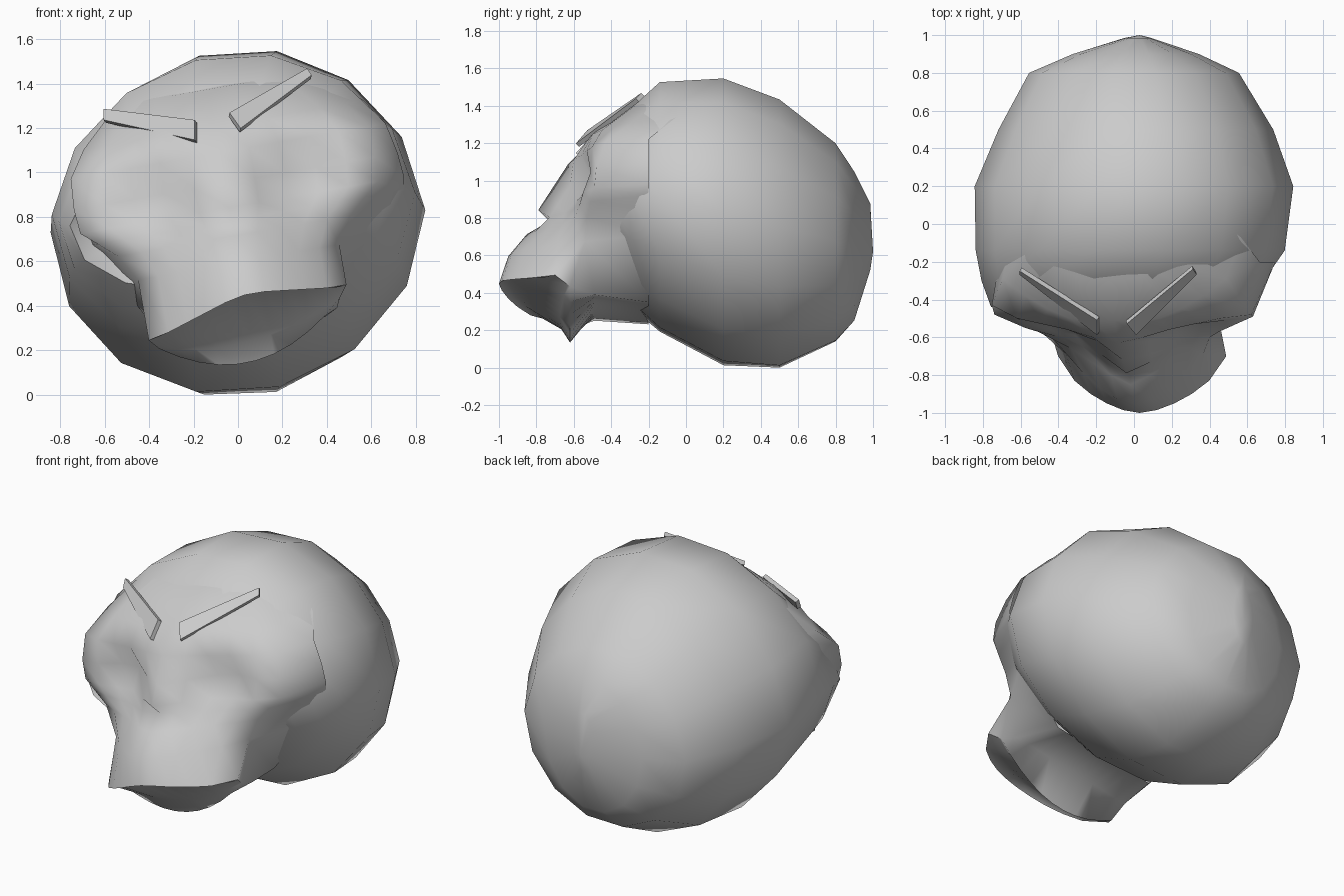
import bpy, bmesh, math
from mathutils import Vector, Matrix

if "Cube" in bpy.data.objects:
    bpy.data.objects.remove(bpy.data.objects["Cube"], do_unlink=True)

bone = bpy.data.materials.new("bone_grey")
bone.use_nodes = True
COLOUR = (0.6, 0.6, 0.6, 1)
bone.diffuse_color = COLOUR
bone.node_tree.nodes["Principled BSDF"].inputs["Base Color"].default_value = COLOUR


def finish(bm, name, angle=None):
    """Turn a bmesh into a named, coloured object."""
    mesh = bpy.data.meshes.new(name)
    bm.to_mesh(mesh)
    bm.free()
    obj = bpy.data.objects.new(name, mesh)
    bpy.context.collection.objects.link(obj)
    mesh.materials.append(bone)
    if angle:
        bpy.ops.object.select_all(action='DESELECT')
        obj.select_set(True)
        bpy.context.view_layer.objects.active = obj
        bpy.ops.object.shade_smooth_by_angle(angle=math.radians(angle))
    return obj


# Cranium: oval rings from back to front (y, centre x, half width, bottom, top, tilt)
RINGS = [
    (0.985, 0.02, 0.07, 0.52, 0.88, 0),
    (0.90, 0.01, 0.33, 0.25, 1.05, 0),
    (0.80, 0.00, 0.55, 0.14, 1.20, 0.02),
    (0.50, 0.01, 0.72, 0.00, 1.43, 0.05),
    (0.20, 0.00, 0.835, 0.02, 1.54, 0.06),
    (-0.14, -0.02, 0.81, 0.20, 1.52, 0.06),
    (-0.30, -0.06, 0.74, 0.34, 1.37, 0.10),
    (-0.44, -0.09, 0.66, 0.49, 1.23, 0.15),
    (-0.36, -0.09, 0.56, 0.58, 1.12, 0.15),
]
SIDES = 14
bm = bmesh.new()
loops = []
for y, cx, w, bottom, top, tilt in RINGS:
    ring = []
    for i in range(SIDES):
        a = 2 * math.pi * i / SIDES
        # The crown is a little narrower than the base
        x = w * 1.01 * math.cos(a) * (1 - 0.07 * max(0, math.sin(a)))
        z = (top + bottom) / 2 + (top - bottom) / 2 * 1.02 * math.sin(a) + tilt * x
        ring.append(bm.verts.new((cx + x, y, max(z, 0))))
    loops.append(ring)
pole = bm.verts.new((0.03, 1.0, 0.62))
for i in range(SIDES):
    j = (i + 1) % SIDES
    bm.faces.new((pole, loops[0][i], loops[0][j]))
    for a, b in zip(loops, loops[1:]):
        bm.faces.new((a[i], b[i], b[j], a[j]))
bm.faces.new(loops[-1])
bmesh.ops.recalc_face_normals(bm, faces=bm.faces)
finish(bm, "cranium", 60)

# Face: rows from forehead to teeth
# (height, half width, half width of the border behind, depths from middle to side)
F = [0, 0.2, 0.4, 0.6, 0.8, 1]
ROWS = [
    (1.43, 0.32, 0.32, (0, 0, 0, 0, 0, 0)),                           # tucked under the crown
    (1.37, 0.42, 0.44, (-0.30, -0.30, -0.28, -0.25, -0.20, -0.13)),   # forehead
    (1.20, 0.60, 0.62, (-0.51, -0.52, -0.50, -0.45, -0.38, -0.29)),
    (1.08, 0.68, 0.70, (-0.63, -0.60, -0.56, -0.53, -0.50, -0.43)),   # brow ridge
    (0.94, 0.69, 0.73, (-0.72, -0.62, -0.50, -0.47, -0.51, -0.48)),   # eye sockets
    (0.83, 0.68, 0.74, (-0.79, -0.69, -0.59, -0.56, -0.55, -0.49)),   # cheekbones
    (0.77, 0.61, 0.73, (-0.73, -0.73, -0.65, -0.60, -0.57, -0.51)),   # nose opening
    (0.70, 0.53, 0.69, (-0.85, -0.80, -0.73, -0.66, -0.60, -0.53)),
    (0.58, 0.46, 0.60, (-0.95, -0.93, -0.87, -0.79, -0.69, -0.54)),   # upper jaw
]


def mirrored(half):
    """Mirror a middle-to-side row of points to span the whole face."""
    left = [Vector(p) for p in half]
    return [Vector((-p.x, p.y, p.z)) for p in reversed(left[1:])] + left


grid = [mirrored([(f * w, y, z) for f, y in zip(F, ys)]) for z, w, _, ys in ROWS]
rim_y = (-1.0, -0.985, -0.95, -0.90, -0.83, -0.70)
rim_z = (0.43, 0.42, 0.40, 0.38, 0.36, 0.35)
rim = [Vector((0.46 * f, y, z)) for f, y, z in zip(F, rim_y, rim_z)]
back = [Vector((0.42 * f, -0.62, 0.13 + 0.17 * f * f)) for f in F]
# Shallow palate between the tooth rim and the back edge
palate = [[r.lerp(b, t) + Vector((0, 0, 0.05 * (1 - f * f))) for r, b, f in zip(rim, back, F)]
          for t in (0.14, 0.85)]
for half in (rim, palate[0], palate[1], back):
    # The teeth tilt further than the rest of the face
    grid.append([p + Vector((0, 0, 0.1 * p.x)) for p in mirrored(half)])
# Skull base from the jaw back into the cranium
grid.append(mirrored([(0.40 * f, -0.49, 0.30) for f in F]))
grid.append(mirrored([(0.34 * f, -0.20, 0.27) for f in F]))

bm = bmesh.new()
verts = [[bm.verts.new(p) for p in row] for row in grid]
for a, b in zip(verts, verts[1:]):
    for c in range(len(a) - 1):
        bm.faces.new((a[c], b[c], b[c + 1], a[c + 1]))
jaw = len(ROWS) - 1
for col in (0, -1):
    # Border that flares from the face edge back into the cranium
    border = []
    for row, (_, _, w, _) in zip(verts, ROWS):
        p = row[col].co
        border.append(bm.verts.new((0.06 + (w if col else -w), max(p.y + 0.22, -0.2), p.z)))
    sides = [(verts[r][col], verts[r + 1][col], border[r + 1], border[r]) for r in range(jaw)]
    # Side walls of the upper jaw
    sides.append([verts[r][col] for r in (jaw, jaw + 1, jaw + 4, jaw + 5)])
    sides.append((verts[jaw][col], verts[jaw + 5][col], verts[jaw + 6][col], border[jaw]))
    for s in sides:
        bm.faces.new(s if col else s[::-1])
# The face leans a little to one side
pivot = Vector((-0.06, 0, 0.95))
lean = Matrix.Rotation(math.radians(-10), 3, 'Y')
bmesh.ops.rotate(bm, cent=pivot, matrix=lean, verts=bm.verts)
bmesh.ops.translate(bm, vec=(-0.06, 0, 0), verts=bm.verts)
finish(bm, "face", 95)

# Eyebrows: thin tapered plates
BROWS = {
    "right_brow": [(-0.60, -0.26, 1.23), (-0.19, -0.58, 1.14), (-0.19, -0.50, 1.23), (-0.60, -0.24, 1.28)],
    "left_brow": [(0.01, -0.58, 1.19), (0.33, -0.26, 1.43), (0.31, -0.23, 1.46), (-0.04, -0.52, 1.26)],
}
for name, corners in BROWS.items():
    bm = bmesh.new()
    bm.faces.new([bm.verts.new(c) for c in corners])
    brow = finish(bm, name)
    solid = brow.modifiers.new("thickness", 'SOLIDIFY')
    solid.thickness = 0.025
    solid.offset = 0
